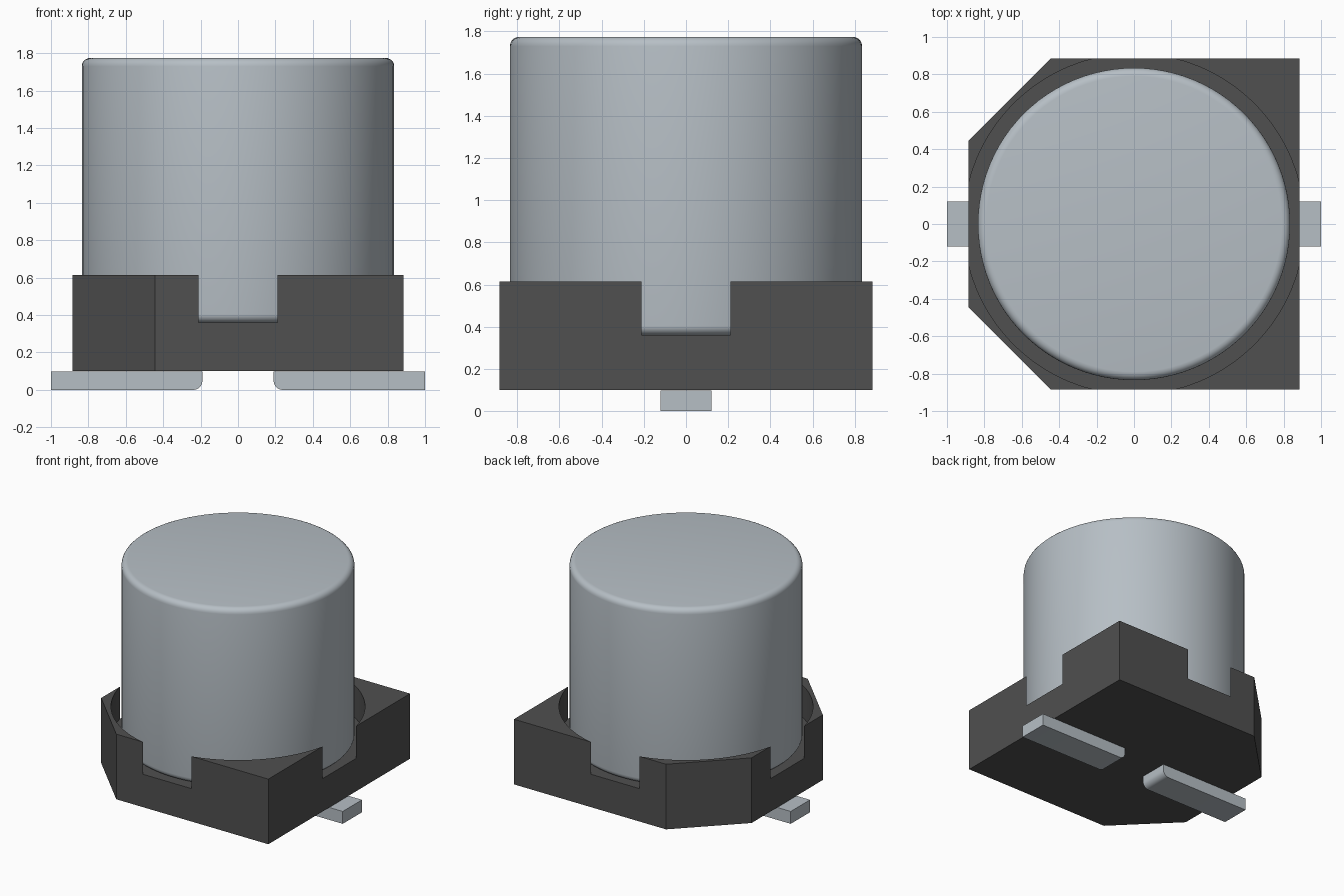
import bpy, bmesh, math

if "Cube" in bpy.data.objects:
    bpy.data.objects.remove(bpy.data.objects["Cube"], do_unlink=True)


def material(name, rgb):
    m = bpy.data.materials.new(name)
    m.use_nodes = True
    m.diffuse_color = (*rgb, 1)
    m.node_tree.nodes["Principled BSDF"].inputs["Base Color"].default_value = (*rgb, 1)
    return m


METAL = material("brushed aluminium", (0.47, 0.52, 0.56))
PLASTIC = material("dark plastic", (0.08, 0.08, 0.08))


def add_object(name, bm, mat):
    bmesh.ops.recalc_face_normals(bm, faces=bm.faces)
    mesh = bpy.data.meshes.new(name)
    bm.to_mesh(mesh)
    bm.free()
    mesh.materials.append(mat)
    ob = bpy.data.objects.new(name, mesh)
    bpy.context.collection.objects.link(ob)
    return ob


def activate(ob):
    bpy.ops.object.select_all(action='DESELECT')
    ob.select_set(True)
    bpy.context.view_layer.objects.active = ob


def smooth(ob):
    activate(ob)
    bpy.ops.object.shade_smooth_by_angle(angle=math.radians(30))


def prism(name, points, offset, mat):
    """Extrude a closed outline of 3D points along an offset vector."""
    bm = bmesh.new()
    face = bm.faces.new([bm.verts.new(p) for p in points])
    ext = bmesh.ops.extrude_face_region(bm, geom=[face])
    verts = [v for v in ext["geom"] if isinstance(v, bmesh.types.BMVert)]
    bmesh.ops.translate(bm, verts=verts, vec=offset)
    return add_object(name, bm, mat)


def cylinder(name, radius, z0, z1, mat, segments=96, fillet=0):
    bm = bmesh.new()
    bmesh.ops.create_cone(bm, cap_ends=True, segments=segments, radius1=radius,
                          radius2=radius, depth=z1 - z0)
    bmesh.ops.translate(bm, verts=bm.verts, vec=(0, 0, (z0 + z1) / 2))
    if fillet:
        rims = [e for e in bm.edges if abs(e.verts[0].co.z - e.verts[1].co.z) < 1e-5]
        bmesh.ops.bevel(bm, geom=rims, offset=fillet, segments=5, profile=0.5,
                        affect='EDGES')
    return add_object(name, bm, mat)


# Base: square block with two chamfered corners and a round recess
# slightly wider than the block, which opens a notch in each side
H, C, Z0, Z1, FLOOR = 0.885, 0.445, 0.1, 0.615, 0.36
outline = [(H, -H), (H, H), (-C, H), (-H, C), (-H, -C), (-C, -H)]
base = prism("base", [(x, y, Z0) for x, y in outline], (0, 0, Z1 - Z0), PLASTIC)
cutter = cylinder("recess_cutter", 0.91, FLOOR, 1.0, PLASTIC, segments=128)
cutter.hide_render = True
cut = base.modifiers.new("recess", 'BOOLEAN')
cut.operation, cut.solver, cut.object = 'DIFFERENCE', 'EXACT', cutter
activate(base)
bpy.ops.object.modifier_apply(modifier=cut.name)
bpy.data.objects.remove(cutter, do_unlink=True)
smooth(base)

# Can: cylinder with rounded top and bottom rims
smooth(cylinder("can", 0.835, FLOOR, 1.775, METAL, fillet=0.045))

# Leads: flat bars with a rounded lower inner corner
R, INNER, TOP = 0.05, 0.19, 0.098
arc = [(INNER + R - R * math.cos(a), R - R * math.sin(a))
       for a in (math.radians(15 * i) for i in range(7))]
profile = [(1.0, 0), (1.0, TOP), (INNER, TOP)] + arc
for name, s in (("left_lead", 1), ("right_lead", -1)):
    smooth(prism(name, [(s * x, -0.12, z) for x, z in profile], (0, 0.24, 0), METAL))
